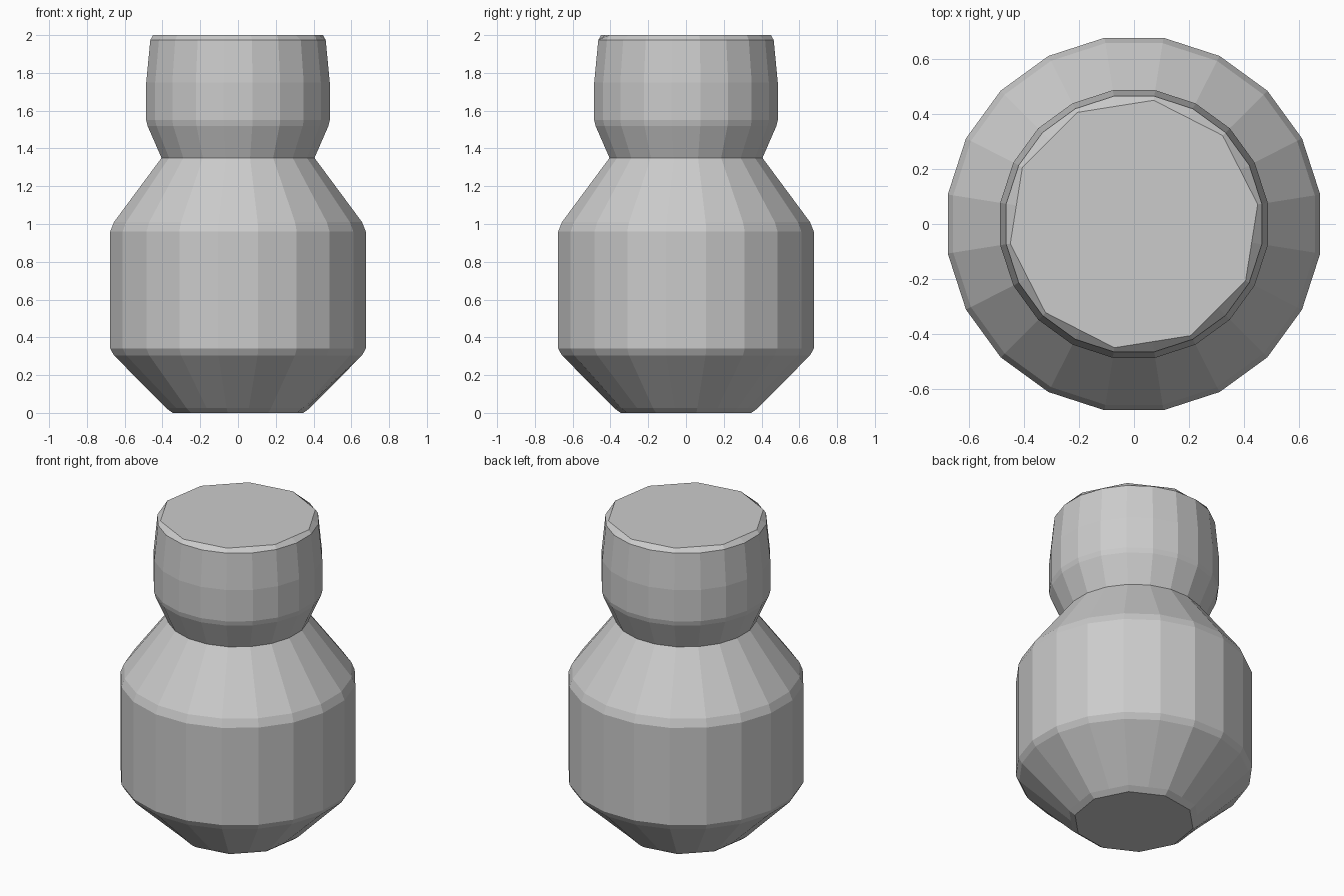
import bpy, bmesh
from math import cos, sin, pi

cube = bpy.data.objects.get("Cube")
if cube:
    bpy.data.objects.remove(cube)

SIDES = 20

grey = bpy.data.materials.new("plain_grey")
grey.use_nodes = True
colour = (0.6, 0.6, 0.6, 1)
grey.diffuse_color = colour
grey.node_tree.nodes["Principled BSDF"].inputs["Base Color"].default_value = colour


def ring(bm, radius, z, coarse):
    """Ring with flats on the axes; a coarse ring has half as many corners."""
    verts = []
    for i in range(SIDES):
        a = (i + 0.5) * 2 * pi / SIDES
        r = radius * cos(2 * pi / SIDES) if coarse and i % 2 else radius
        verts.append(bm.verts.new((r * cos(a), r * sin(a), z)))
    return verts


def turned(name, profile):
    """Faceted closed solid through (radius, height, coarse) rings."""
    bm = bmesh.new()
    rings = [ring(bm, *p) for p in profile]
    for low, high in zip(rings, rings[1:]):
        for i in range(SIDES):
            j = (i + 1) % SIDES
            bm.faces.new((low[i], low[j], high[j], high[i]))
    bm.faces.new(rings[0][::-1])
    bm.faces.new(rings[-1])
    bmesh.ops.recalc_face_normals(bm, faces=bm.faces)
    mesh = bpy.data.meshes.new(name)
    bm.to_mesh(mesh)
    bm.free()
    mesh.materials.append(grey)
    obj = bpy.data.objects.new(name, mesh)
    bpy.context.collection.objects.link(obj)
    return obj


# Rounded body: narrow foot, straight wall, sloping shoulder
turned("body", [
    (0.35, 0, True), (0.385, 0.025, True), (0.665, 0.305, False),
    (0.685, 0.34, False), (0.685, 0.96, False), (0.665, 1.01, False),
    (0.41, 1.35, False),
])

# Cap: flared base, slight taper, softened top rim
turned("cap", [
    (0.41, 1.35, False), (0.485, 1.52, False), (0.492, 1.55, False),
    (0.492, 1.75, False), (0.47, 1.975, False), (0.455, 2.0, True),
])
